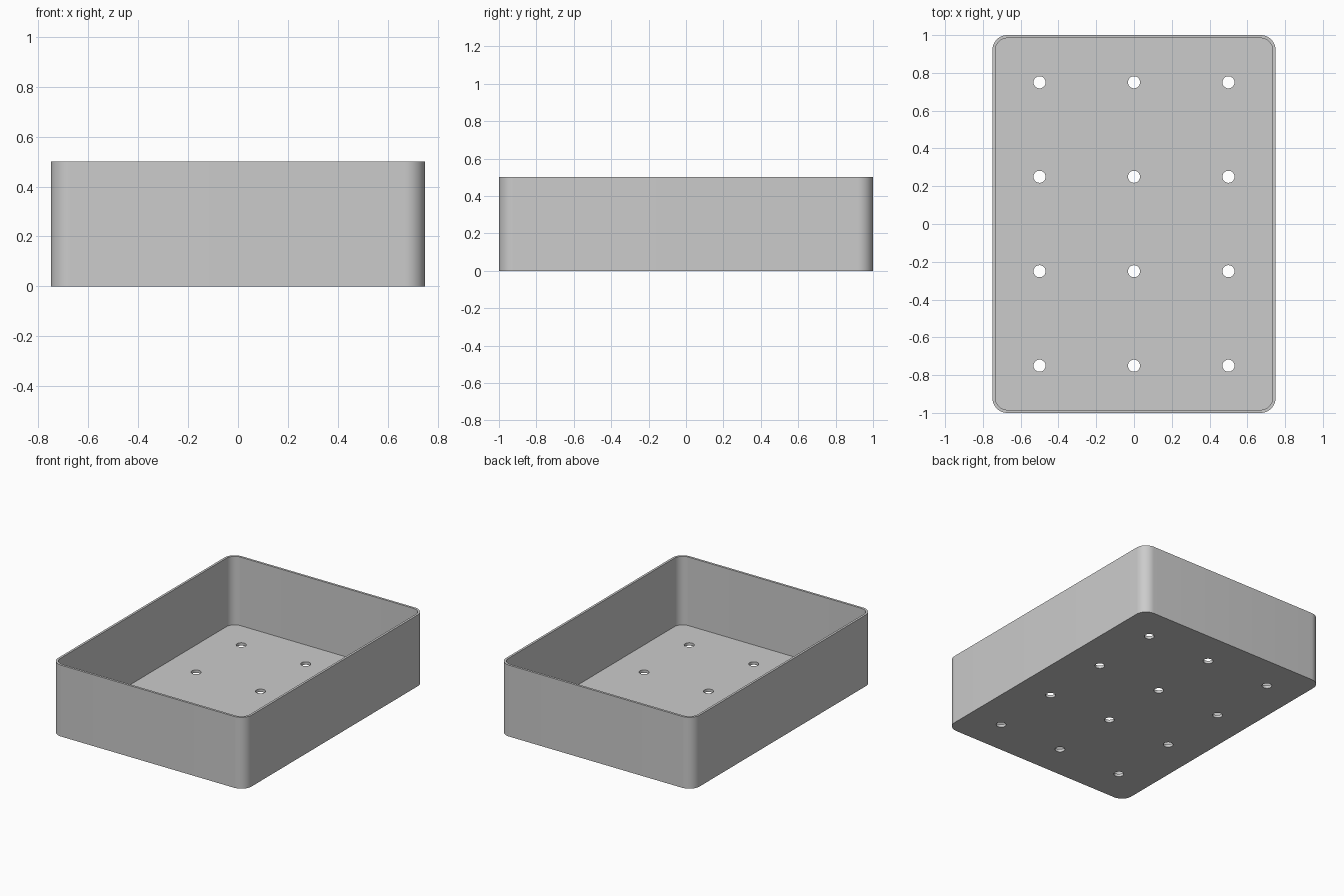
import bpy
import bmesh
from mathutils import Matrix, Vector

if "Cube" in bpy.data.objects:
    bpy.data.objects.remove(bpy.data.objects["Cube"], do_unlink=True)

WIDTH, LENGTH, HEIGHT = 1.5, 2.0, 0.5
WALL, FLOOR = 0.016, 0.02
CORNER, HOLE = 0.08, 0.032

grey = bpy.data.materials.new("plain grey")
grey.use_nodes = True
grey.diffuse_color = (0.6, 0.6, 0.6, 1)
grey.node_tree.nodes["Principled BSDF"].inputs["Base Color"].default_value = (0.6, 0.6, 0.6, 1)


def make_object(name, bm):
    mesh = bpy.data.meshes.new(name)
    bm.to_mesh(mesh)
    bm.free()
    mesh.materials.append(grey)
    obj = bpy.data.objects.new(name, mesh)
    bpy.context.collection.objects.link(obj)
    return obj


def rounded_block(name, width, length, bottom, top, radius):
    """Box with rounded upright edges."""
    bm = bmesh.new()
    place = Matrix.Translation((0, 0, (bottom + top) / 2))
    size = Matrix.Diagonal((width, length, top - bottom, 1))
    bmesh.ops.create_cube(bm, size=1, matrix=place @ size)
    upright = [e for e in bm.edges
               if abs(e.verts[0].co.z - e.verts[1].co.z) > 0.01]
    bmesh.ops.bevel(bm, geom=upright, offset=radius, segments=12,
                    profile=0.5, affect='EDGES')
    return make_object(name, bm)


def cut(target, cutter):
    cutter.hide_render = True
    mod = target.modifiers.new("cut", 'BOOLEAN')
    mod.operation = 'DIFFERENCE'
    mod.solver = 'EXACT'
    mod.object = cutter
    bpy.context.view_layer.objects.active = target
    bpy.ops.object.modifier_apply(modifier=mod.name)
    bpy.data.objects.remove(cutter, do_unlink=True)


# Open tray: outer block minus its cavity
tray = rounded_block("tray", WIDTH, LENGTH, 0, HEIGHT, CORNER)
cavity = rounded_block("cavity_cutter", WIDTH - 2 * WALL, LENGTH - 2 * WALL,
                       FLOOR, HEIGHT + 0.1, CORNER - WALL)
cut(tray, cavity)

# Grid of drain holes through the floor
bm = bmesh.new()
for x in (-0.5, 0, 0.5):
    for y in (-0.75, -0.25, 0.25, 0.75):
        bmesh.ops.create_cone(bm, cap_ends=True, segments=32, radius1=HOLE,
                              radius2=HOLE, depth=0.2,
                              matrix=Matrix.Translation(Vector((x, y, 0))))
cut(tray, make_object("drain_hole_cutter", bm))

# Smooth corners and holes, crisp rims
bpy.ops.object.select_all(action='DESELECT')
tray.select_set(True)
bpy.context.view_layer.objects.active = tray
bpy.ops.object.shade_smooth_by_angle(angle=0.6)
